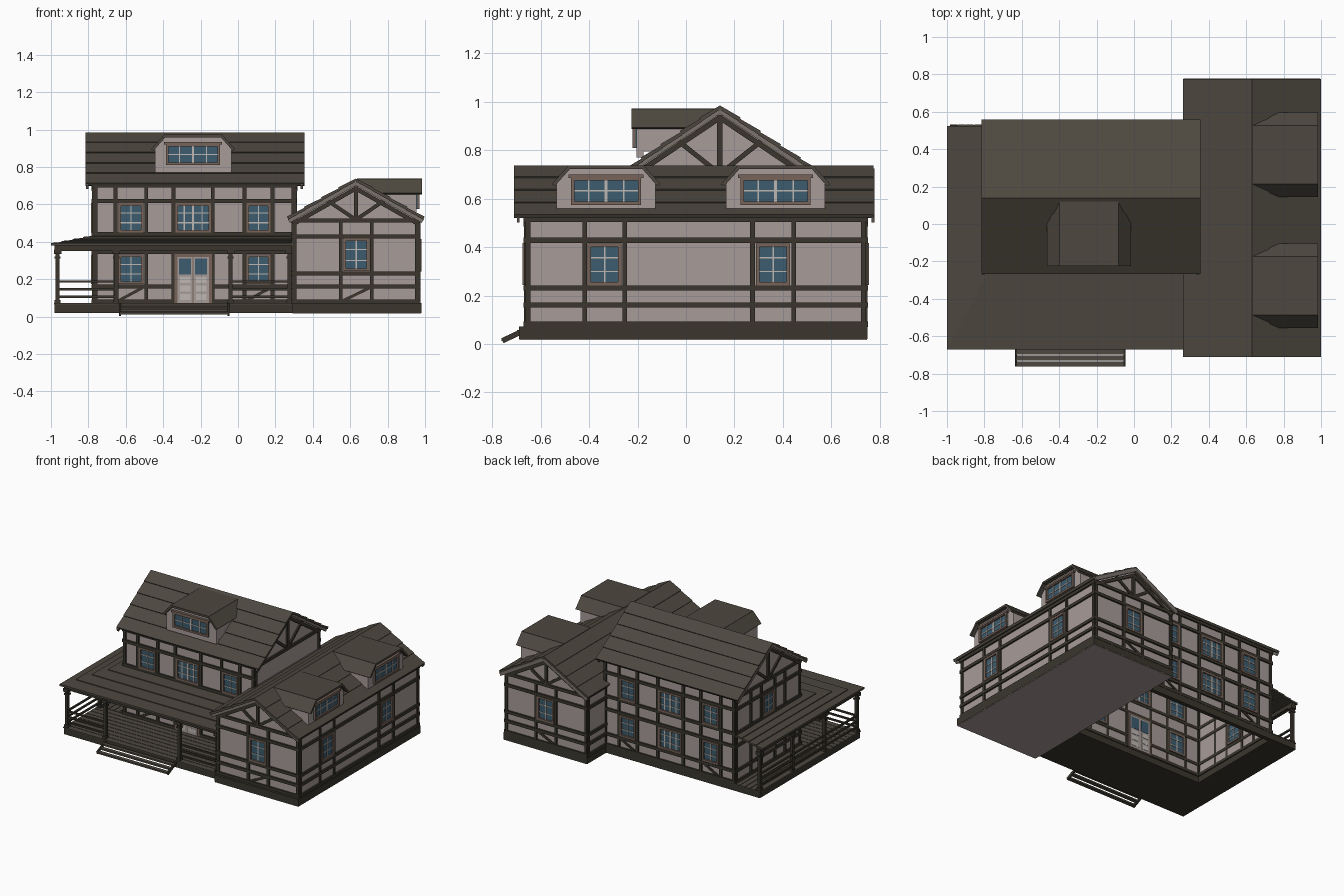
import bpy, bmesh
from mathutils import Vector

if "Cube" in bpy.data.objects:
    bpy.data.objects.remove(bpy.data.objects["Cube"], do_unlink=True)


def material(name, rgb):
    m = bpy.data.materials.new(name)
    m.use_nodes = True
    col = [(c / 255) ** 2.2 for c in rgb] + [1]
    m.diffuse_color = col
    m.node_tree.nodes["Principled BSDF"].inputs["Base Color"].default_value = col
    return m


PLASTER = material("plaster", (166, 154, 151))
TIMBER = material("dark_timber", (61, 57, 49))
ROOF = material("roof_boards", (78, 73, 65))
TRIM = material("grey_trim", (122, 114, 108))
FRAME = material("window_brown", (118, 100, 90))
GLASS = material("blue_glass", (62, 92, 110))
BAR = material("pale_bars", (188, 182, 176))

parts = {}


# --- helpers: every piece is two matching rings joined into a solid ---
def solid(name, mat, ring_a, ring_b):
    bm = parts.setdefault(name, (bmesh.new(), mat))[0]
    a = [bm.verts.new(p) for p in ring_a]
    b = [bm.verts.new(p) for p in ring_b]
    bm.faces.new(a)
    bm.faces.new(b[::-1])
    for i in range(len(a)):
        j = (i + 1) % len(a)
        bm.faces.new((a[i], b[i], b[j], a[j]))


def box(name, mat, x0, x1, y0, y1, z0, z1):
    ring = [(x0, y0), (x1, y0), (x1, y1), (x0, y1)]
    solid(name, mat, [(*p, z0) for p in ring], [(*p, z1) for p in ring])


def plate(wall, part, mat, pts, d0, d1):
    """Extrude an outline (u, z) drawn on a wall from depth d0 to d1."""
    name, axis, pos, sign = wall

    def at(u, z, d):
        return (u, pos + sign * d, z) if axis == "x" else (pos + sign * d, u, z)
    solid(name + "_" + part, mat, [at(u, z, d0) for u, z in pts], [at(u, z, d1) for u, z in pts])


def rect(u0, u1, z0, z1):
    return [(u0, z0), (u1, z0), (u1, z1), (u0, z1)]


def bar(p, q, w):
    p, q = Vector(p), Vector(q)
    t = (q - p).normalized() * w / 2
    n = Vector((-t.y, t.x))
    return [p + n, p - n, q - n, q + n]


def window(wall, u0, u1, z0, z1, cols=2, rows=3):
    f = 0.014
    plate(wall, "window_glass", GLASS, rect(u0, u1, z0, z1), -0.006, 0.004)
    for r in (rect(u0, u0 + f, z0, z1), rect(u1 - f, u1, z0, z1),
              rect(u0, u1, z0, z0 + f), rect(u0, u1, z1 - f, z1)):
        plate(wall, "window_frames", FRAME, r, -0.012, 0.015)
    for i in range(1, cols):
        u = u0 + (u1 - u0) * i / cols
        w = 0.006 if cols == 4 and i == 2 else 0.003
        plate(wall, "window_bars", BAR, rect(u - w, u + w, z0, z1), -0.009, 0.009)
    for i in range(1, rows):
        z = z0 + (z1 - z0) * i / rows
        plate(wall, "window_bars", BAR, rect(u0, u1, z - 0.003, z + 0.003), -0.009, 0.008)


def framing(wall, u0, u1, z1, beams, posts):
    for z in beams:
        plate(wall, "beams", TIMBER, rect(u0 - 0.008, u1 + 0.008, z, z + 0.022), -0.008, 0.012)
    for u in [u0 + 0.008, u1 - 0.008] + posts:
        plate(wall, "posts", TIMBER, rect(u - 0.01, u + 0.01, 0.07, z1), -0.006, 0.01)


def gable(wall, c, half, z0, z1, over):
    h = z1 - z0
    for s in (-1, 1):
        plate(wall, "rakes", TIMBER, bar((c + s * half, z0 - 0.03), (c, z1 - 0.03), 0.022), 0, 0.012)
        plate(wall, "bargeboard", TRIM,
              bar((c + s * half * 1.07, z0 - h * 0.07), (c, z1), 0.024), over - 0.015, over - 0.003)
        plate(wall, "struts", TIMBER,
              bar((c + s * 0.01, z0), (c + s * half * 0.45, z0 + h * 0.5), 0.02), 0, 0.01)
    plate(wall, "king_post", TIMBER, rect(c - 0.011, c + 0.011, z0, z1 - 0.02), 0, 0.012)


def roof_slope(wall, ridge, eave, n, d0, d1):
    ridge, eave = Vector(ridge), Vector(eave)
    t = (eave - ridge).normalized()
    up = Vector((-t.y, t.x)) if t.x > 0 else Vector((t.y, -t.x))
    for i in range(n):
        a, b = ridge.lerp(eave, i / n), ridge.lerp(eave, (i + 1) / n)
        plate(wall, "boards", ROOF, [a, a - up * 0.014, b - up * 0.012, b + up * 0.006], d0, d1)


def dormer(wall, c, base, depth, over):
    def mirror(pts):
        return [(c + u, base + z) for u, z in pts] + [(c - u, base + z) for u, z in reversed(pts)]
    plate(wall, "body", PLASTER, mirror([(0.205, 0), (0.205, 0.11), (0.15, 0.165)]), -depth + 0.04, 0)
    for s in (-1, 1):
        plate(wall, "roof", ROOF, [(c + s * u, base + z) for u, z in
                                   ((0.155, 0.178), (0.225, 0.1), (0.212, 0.092), (0.15, 0.162))],
              -depth, over)
    plate(wall, "roof", ROOF, mirror([(0.15, 0.162), (0.157, 0.178)]), -depth, over)
    window(wall, c - 0.145, c + 0.145, base + 0.015, base + 0.13, 4, 2)
    plate(wall, "lintel", FRAME, rect(c - 0.155, c + 0.155, base + 0.125, base + 0.14), 0, 0.018)


# --- main house: walls, timber framing and windows ---
X0, X1, Y0, Y1, MID = -0.77, 0.305, -0.24, 0.52, 0.14
front, back = ("house_front", "x", Y0, -1), ("house_back", "x", Y1, 1)
left, right = ("house_side", "y", X0, -1), ("house_inner_side", "y", X1, 1)
house_beams = [0.07, 0.15, 0.335, 0.43, 0.607, 0.69]
for w in (front, back):
    plate(w, "wall", PLASTER, rect(X0, X1, 0.07, 0.715), -0.004, 0)
    framing(w, X0, X1, 0.71, house_beams, [-0.655, -0.49, -0.345, -0.135, 0.035, 0.185])
    for z in (0.175, 0.45):
        window(w, -0.64, -0.505, z, z + 0.157)
        window(w, 0.045, 0.175, z, z + 0.157)
        if w is back or z > 0.4:
            window(w, -0.335, -0.145, z, z + 0.157, 4)
    for u in (-0.64, 0.045):
        plate(w, "braces", TIMBER, bar((u, 0.085), (u + 0.13, 0.155), 0.016), 0, 0.008)
for w in (left, right):
    plate(w, "wall", PLASTER, [(Y0, 0.07), (Y1, 0.07), (Y1, 0.705), (MID, 0.965), (Y0, 0.705)], -0.004, 0)
    gable(w, MID, 0.38, 0.71, 0.965, 0.045)
framing(left, Y0, Y1, 0.7, house_beams, [-0.06, 0.06, 0.22, 0.34])
framing(right, Y0, Y1, 0.7, [0.69], [])
for z in (0.175, 0.45):
    window(left, 0.073, 0.207, z, z + 0.157)

# --- double front door ---
plate(front, "door_frame", FRAME, rect(-0.34, -0.14, 0.07, 0.335), -0.014, 0.014)
for c in (-0.283, -0.197):
    plate(front, "door_leaves", PLASTER, rect(c - 0.041, c + 0.041, 0.073, 0.32), -0.017, 0.017)
    plate(front, "door_glass", GLASS, rect(c - 0.032, c + 0.032, 0.225, 0.31), -0.019, 0.019)
    for z in (0.09, 0.135, 0.18):
        plate(front, "door_panels", BAR, rect(c - 0.028, c + 0.028, z, z + 0.032), -0.019, 0.019)

# --- main roof with its front dormer ---
house_roof = ("house_roof", "y", 0, 1)
for y in (-0.265, 0.555):
    roof_slope(house_roof, (MID, 0.985), (y, 0.71), 5, -0.815, 0.355)
dormer(("house_dormer", "x", -0.205, -1), -0.24, 0.795, 0.33, 0.02)
plate(("house_dormer", "x", -0.205, -1), "apron", PLASTER, rect(-0.445, -0.035, 0.77, 0.8), -0.03, 0)

# --- side wing ---
WX0, WX1, WY0, WY1, WC = 0.295, 0.965, -0.66, 0.74, 0.63
wing_front, wing_back = ("wing_front", "x", WY0, -1), ("wing_back", "x", WY1, 1)
wing_outer, wing_inner = ("wing_outer", "y", WX1, 1), ("wing_inner", "y", WX0, -1)
wing_beams = [0.07, 0.15, 0.22, 0.418, 0.503]
for w in (wing_front, wing_back):
    plate(w, "wall", PLASTER, [(WX0, 0.07), (WX1, 0.07), (WX1, 0.53), (WC, 0.715), (WX0, 0.53)], -0.004, 0)
    framing(w, WX0, WX1, 0.52, wing_beams, [0.55, 0.715])
    gable(w, WC, 0.335, 0.525, 0.715, 0.042)
    window(w, 0.563, 0.702, 0.243, 0.418)
    plate(w, "braces", TIMBER, bar((0.56, 0.085), (0.705, 0.155), 0.016), 0, 0.008)
for w in (wing_outer, wing_inner):
    plate(w, "wall", PLASTER, rect(WY0, WY1, 0.07, 0.535), -0.004, 0)
framing(wing_outer, WY0, WY1, 0.52, wing_beams, [-0.418, -0.253, 0.275, 0.445])
framing(wing_inner, WY0, WY1, 0.52, wing_beams, [-0.45])
for y in (-0.336, 0.36):
    window(wing_outer, y - 0.07, y + 0.07, 0.242, 0.414)
wing_roof = ("wing_roof", "x", 0, 1)
for x in (0.264, 0.996):
    roof_slope(wing_roof, (WC, 0.738), (x, 0.53), 4, -0.71, 0.775)
for i, y in enumerate((-0.33, 0.37)):
    dormer(("wing_dormer_%d" % (i + 1), "y", 0.955, 1), y, 0.56, 0.32, 0.03)
box("wing_base", TIMBER, 0.29, 0.98, -0.69, 0.75, 0.02, 0.072)
box("wing_floor", PLASTER, 0.292, 0.978, -0.688, 0.748, 0.016, 0.02)
box("house_base", TIMBER, -0.78, 0.29, 0.5, 0.53, 0.02, 0.072)

# --- wrap-around porch: deck, boards and steps ---
box("porch_deck", TIMBER, -0.98, 0.29, -0.65, -0.235, 0.02, 0.066)
box("porch_side_deck", TIMBER, -0.98, -0.765, -0.235, 0.53, 0.02, 0.066)
for i in range(9):
    y = -0.655 + i * 0.046
    box("porch_boards", ROOF, -0.983, 0.29, y, y + 0.042, 0.066, 0.072)
for i in range(5):
    x = -0.983 + i * 0.043
    box("porch_side_boards", ROOF, x, x + 0.039, -0.24, 0.532, 0.066, 0.072)
steps = ("steps", "y", 0, 1)
for x in (-0.635, -0.055):
    plate(steps, "stringers", TIMBER, bar((-0.758, 0.0135), (-0.655, 0.062), 0.022), x, x + 0.01)
for i in range(3):
    y, z = -0.763 + i * 0.033, 0.012 + i * 0.017
    box("step_treads", ROOF, -0.63, -0.05, y, y + 0.028, z, z + 0.012)

# --- porch posts, eave beams and railings ---
PX, PY = -0.965, -0.63
front_posts, side_posts = [PX, -0.65, -0.04, 0.275], [PY, -0.25, 0.13, 0.51]
for x, y in [(x, PY) for x in front_posts] + [(PX, y) for y in side_posts[1:]]:
    for r, z0, z1 in ((0.011, 0.07, 0.36), (0.017, 0.31, 0.322), (0.02, 0.335, 0.36), (0.015, 0.07, 0.09)):
        box("porch_posts", TIMBER, x - r, x + r, y - r, y + r, z0, z1)
box("porch_eave_beam", TIMBER, PX - 0.015, 0.29, PY - 0.015, PY + 0.015, 0.352, 0.38)
box("porch_side_eave_beam", TIMBER, PX - 0.015, PX + 0.015, PY, 0.525, 0.352, 0.38)
for z in (0.1, 0.14, 0.182):
    for a, b in ((0, 1), (2, 3)):
        box("porch_rails", TIMBER, front_posts[a], front_posts[b], PY - 0.006, PY + 0.006, z, z + 0.012)
    box("porch_side_rails", TIMBER, PX - 0.006, PX + 0.006, PY, 0.51, z, z + 0.012)

# --- porch roof: mitred board courses rising to the house ---
outer, inner = Vector((-1, -0.67, 0.388)), Vector((-0.77, -0.24, 0.432))
for i in range(4):
    a, b = outer.lerp(inner, i / 4), outer.lerp(inner, (i + 1) / 4)
    lip = a.z + 0.006
    for name, far in (("porch_roof", lambda p, z: (0.295, p.y, z)),
                      ("porch_side_roof", lambda p, z: (p.x, 0.525, z))):
        top = [(a.x, a.y, lip), far(a, lip), far(b, b.z), (b.x, b.y, b.z)]
        solid(name, ROOF, top, [(x, y, z - 0.014) for x, y, z in top])

# --- turn the collected parts into objects ---
for name, (bm, mat) in parts.items():
    bmesh.ops.recalc_face_normals(bm, faces=bm.faces)
    mesh = bpy.data.meshes.new(name)
    bm.to_mesh(mesh)
    bm.free()
    mesh.materials.append(mat)
    bpy.context.collection.objects.link(bpy.data.objects.new(name, mesh))
